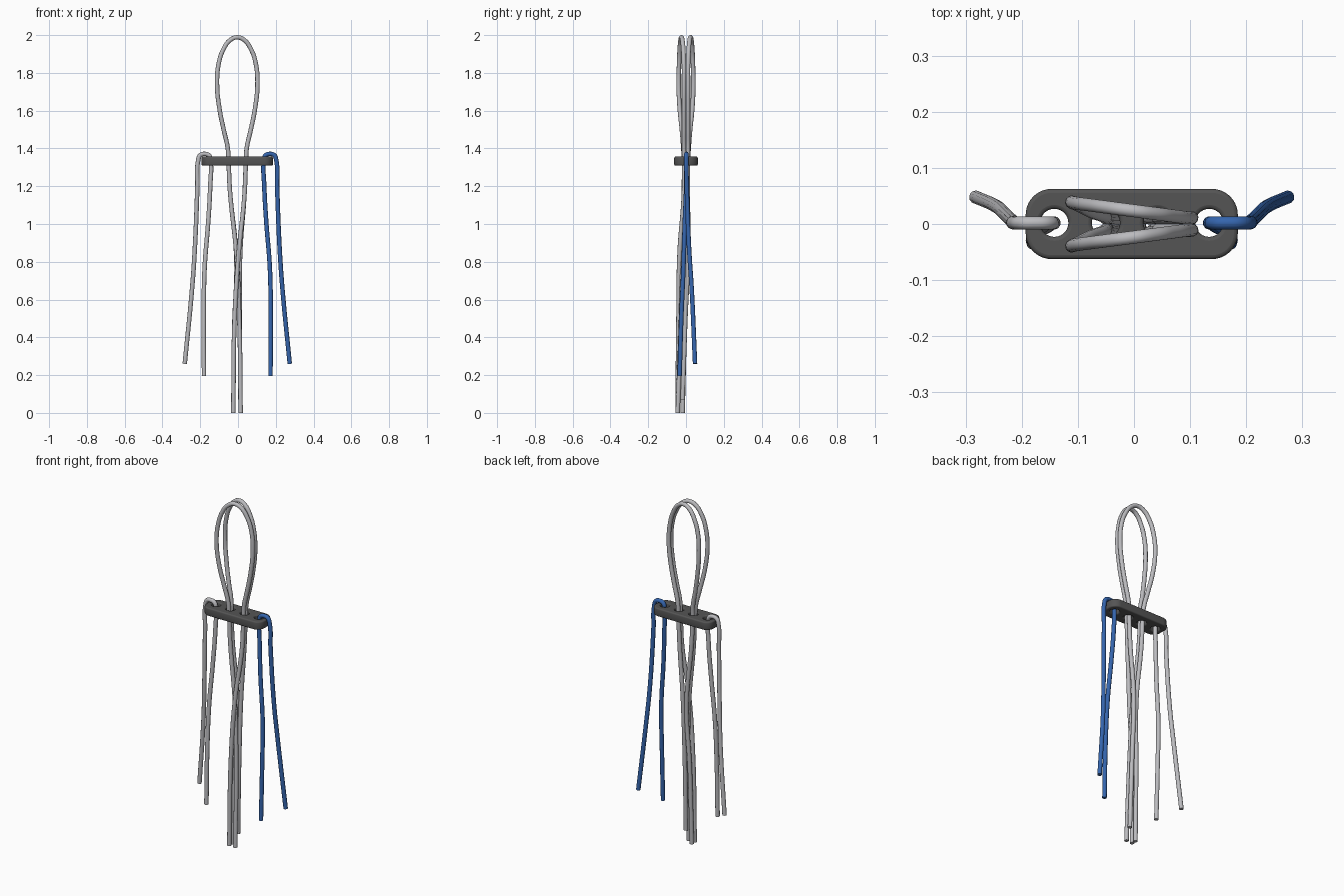
import bpy, math

if "Cube" in bpy.data.objects:
    bpy.data.objects.remove(bpy.data.objects["Cube"])

R = 0.0118   # cord radius
CX = -0.004  # plate centre in x


def material(name, rgb):
    m = bpy.data.materials.new(name)
    m.diffuse_color = (*rgb, 1)
    m.use_nodes = True
    m.node_tree.nodes["Principled BSDF"].inputs["Base Color"].default_value = m.diffuse_color
    return m


grey = material("light grey cord", (0.50, 0.50, 0.52))
blue = material("blue cord", (0.035, 0.13, 0.42))
dark = material("dark grey plate", (0.09, 0.09, 0.09))


def finish(curve, name, mat, angle):
    curve.materials.append(mat)
    ob = bpy.data.objects.new(name, curve)
    bpy.context.collection.objects.link(ob)
    bpy.ops.object.select_all(action='DESELECT')
    bpy.context.view_layer.objects.active = ob
    ob.select_set(True)
    bpy.ops.object.convert(target='MESH')
    bpy.ops.object.shade_smooth_by_angle(angle=math.radians(angle))
    return ob


def cord(name, pts, mat):
    c = bpy.data.curves.new(name, 'CURVE')
    c.dimensions = '3D'
    c.bevel_depth = R
    c.bevel_resolution = 4
    c.resolution_u = 8
    c.use_fill_caps = True
    s = c.splines.new('BEZIER')
    s.bezier_points.add(len(pts) - 1)
    for bp, p in zip(s.bezier_points, pts):
        bp.co = p
        bp.handle_left_type = bp.handle_right_type = 'AUTO'
    return finish(c, name, mat, 50)


# Plate: rounded outline with four holes
def ring(curve, pts):
    s = curve.splines.new('POLY')
    s.points.add(len(pts) - 1)
    for p, (x, y) in zip(s.points, pts):
        p.co = (x, y, 0, 1)
    s.use_cyclic_u = True


def arc(cx, cy, r, a0, a1, n):
    return [(cx + r * math.cos(math.radians(a0 + (a1 - a0) * i / n)),
             cy + r * math.sin(math.radians(a0 + (a1 - a0) * i / n))) for i in range(n + 1)]


HX, HY, CR, BEV = 0.189, 0.0625, 0.046, 0.007
c = bpy.data.curves.new("plate", 'CURVE')
c.dimensions = '2D'
c.fill_mode = 'BOTH'
c.extrude = 0.0235 - BEV
c.bevel_depth = BEV
c.bevel_resolution = 2
c.offset = -BEV
outline = []
for k, (sx, sy) in enumerate([(1, 1), (-1, 1), (-1, -1), (1, -1)]):
    outline += arc(CX + sx * (HX - CR), sy * (HY - CR), CR, 90 * k, 90 * k + 90, 10)
ring(c, outline)
for hx in (-0.138, -0.046, 0.046, 0.138):
    ring(c, arc(CX + hx, 0.002, 0.025, 0, 360, 28)[:-1])
plate = finish(c, "plate", dark, 50)
plate.location.z = 1.333

# Two central loops with tails hanging through the middle holes
# (half width of loop, height, blend towards the spread position)
side = [(0.050, 1.40, .12), (0.072, 1.50, .4), (0.094, 1.61, .8), (0.107, 1.74, 1),
        (0.098, 1.85, .95), (0.073, 1.925, .85), (0.038, 1.973, .7)]


def loop(name, s, left_tail, right_tail):
    def at(sx, w, z, t):
        spread = 0.039 if sx < 0 else 0.011
        edge = 0.011 + (spread - 0.011) * t
        if z > 1.8:  # ease across the crown
            edge = 0.024 - sx * 0.014 * w / 0.107
        return (CX + sx * w, s * edge, z)
    pts = left_tail[::-1] + [(-0.050, s * 0.0105, 1.33)]
    pts += [at(-1, *p) for p in side] + [(CX, s * 0.024, 2 - R)]
    pts += [at(1, *p) for p in side[::-1]]
    pts += [(0.042, s * 0.0105, 1.33)] + right_tail
    cord(name, pts, grey)


loop("front_centre_loop", -1,
     [(-0.043, -0.012, 1.18), (-0.007, -0.018, 0.82), (0.008, -0.028, 0.45), (0.014, -0.044, 0.0)],
     [(0.034, -0.012, 1.15), (0.004, -0.034, 0.85), (-0.018, -0.040, 0.5), (-0.025, -0.045, 0.0)])
loop("back_centre_loop", 1,
     [(-0.043, 0.010, 1.18), (-0.009, 0.008, 0.82), (-0.020, -0.006, 0.45), (-0.025, -0.018, 0.0)],
     [(0.034, 0.010, 1.15), (0.012, 0.012, 0.85), (0.010, -0.003, 0.5), (0.013, -0.018, 0.07)])

# Side cords hooked over the plate ends
hook = [(0.176, -0.034, 0.195), (0.177, -0.025, 0.50), (0.173, -0.014, 0.76),
        (0.153, -0.006, 1.02), (0.143, 0.001, 1.20), (0.141, 0.002, 1.335),
        (0.148, 0.002, 1.362), (0.172, 0.002, 1.371), (0.196, 0.002, 1.364),
        (0.207, 0.002, 1.335), (0.211, 0.004, 1.20), (0.225, 0.017, 0.86),
        (0.239, 0.030, 0.66), (0.278, 0.048, 0.26)]
for name, sx, mat in (("left_side_cord", -1, grey), ("right_side_cord", 1, blue)):
    cord(name, [(CX + sx * x, y, z) for x, y, z in hook], mat)
